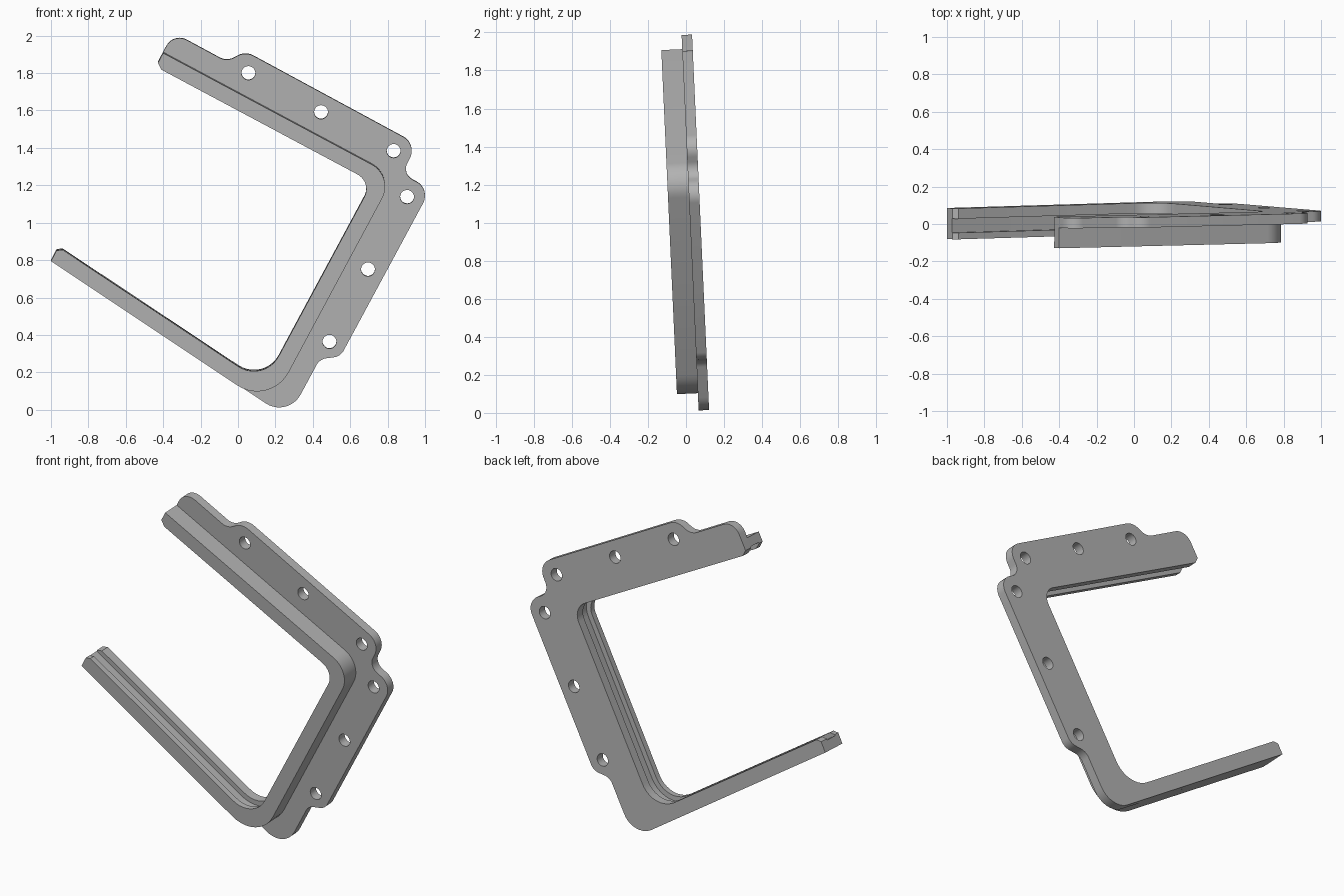
import bpy
import math
from mathutils import Vector

cube = bpy.data.objects.get("Cube")
if cube:
    bpy.data.objects.remove(cube, do_unlink=True)

grey = bpy.data.materials.new("mid grey")
grey.use_nodes = True
COLOUR = (0.45, 0.45, 0.45, 1)
grey.diffuse_color = COLOUR
grey.node_tree.nodes["Principled BSDF"].inputs["Base Color"].default_value = COLOUR

TILT = math.radians(92.6)    # upright, leaning slightly forward
FLANGE_FRONT = 0.067         # y of the flange face at floor level


def rounded(corners, steps=10):
    """Closed outline from (x, z, radius) corners, each rounded by an arc."""
    path = []
    for i, (x, z, r) in enumerate(corners):
        p = Vector((x, z))
        if r == 0:
            path.append(p)
            continue
        a = (Vector(corners[i - 1][:2]) - p).normalized()
        b = (Vector(corners[(i + 1) % len(corners)][:2]) - p).normalized()
        half = a.angle(b) / 2
        centre = p + (a + b).normalized() * (r / math.sin(half))
        start = p + a * (r / math.tan(half)) - centre
        end = p + b * (r / math.tan(half)) - centre
        sweep = start.angle(end)
        for k in range(steps + 1):
            t = k / steps
            path.append(centre + (start * math.sin((1 - t) * sweep)
                                  + end * math.sin(t * sweep)) / math.sin(sweep))
    return path


def circle(x, z, r, n=24):
    return [Vector((x + r * math.cos(math.tau * k / n), z + r * math.sin(math.tau * k / n)))
            for k in range(n)]


def plate(name, outlines, back, front):
    """Flat plate filled between outlines, from depth back to depth front."""
    curve = bpy.data.curves.new(name, "CURVE")
    curve.dimensions = "2D"
    curve.fill_mode = "BOTH"
    curve.extrude = (front - back) / 2
    for outline in outlines:
        spline = curve.splines.new("POLY")
        spline.points.add(len(outline) - 1)
        for point, co in zip(spline.points, outline):
            point.co = (co.x, co.y, 0, 1)
        spline.use_cyclic_u = True
    helper = bpy.data.objects.new(name + " curve", curve)
    bpy.context.collection.objects.link(helper)
    bpy.context.view_layer.update()
    graph = bpy.context.evaluated_depsgraph_get()
    mesh = bpy.data.meshes.new_from_object(helper.evaluated_get(graph))
    bpy.data.objects.remove(helper, do_unlink=True)

    obj = bpy.data.objects.new(name, mesh)
    bpy.context.collection.objects.link(obj)
    mesh.materials.clear()
    mesh.materials.append(grey)
    depth = (back + front) / 2
    obj.rotation_euler.x = TILT
    obj.location = (0, FLANGE_FRONT - depth * math.sin(TILT), depth * math.cos(TILT))
    bpy.ops.object.select_all(action="DESELECT")
    obj.select_set(True)
    bpy.context.view_layer.objects.active = obj
    bpy.ops.object.mode_set(mode="EDIT")
    bpy.ops.mesh.select_all(action="SELECT")
    bpy.ops.mesh.remove_doubles(threshold=0.0002)
    bpy.ops.object.mode_set(mode="OBJECT")
    bpy.ops.object.shade_smooth_by_angle(angle=math.radians(30))
    return obj


# Inner edge of the frame, with chamfered arm tips
inner_edge = [(-0.428, 1.862, 0), (-0.41, 1.825, 0), (0.718, 1.222, 0.09),
              (0.139, 0.145, 0.15), (-0.938, 0.861, 0), (-0.97, 0.857, 0)]
# Floor of the slot that runs along the inner edge
slot_floor = [(-0.425, 1.867, 0), (0.758, 1.234, 0.12),
              (0.15, 0.101, 0.18), (-0.973, 0.851, 0)]
# Outer edge of the raised rim
rim_edge = [(-1, 0.8, 0), (0.171, 0.019, 0.19), (0.834, 1.254, 0.134), (-0.4, 1.914, 0)]
# Outer edge of the flange, with its lobes
flange_edge = [(-1, 0.8, 0), (0.267, -0.045, 0.13),
               (0.437, 0.271, 0.07), (0.548, 0.285, 0.07),
               (1.03, 1.18, 0.085), (0.875, 1.262, 0.065), (0.958, 1.42, 0.085),
               (0.04, 1.917, 0.09), (-0.06, 1.863, 0.08), (-0.345, 2.017, 0.08)]

holes = [(0.056, 1.802), (0.444, 1.593), (0.832, 1.385),
         (0.904, 1.139), (0.695, 0.751), (0.489, 0.364)]

plate("flange", [rounded(flange_edge + inner_edge)]
      + [circle(x, z, 0.037) for x, z in holes], -0.055, 0)
plate("slot_wall", [rounded(rim_edge + slot_floor)], 0, 0.075)
plate("front_lip", [rounded(rim_edge + inner_edge)], 0.075, 0.11)
